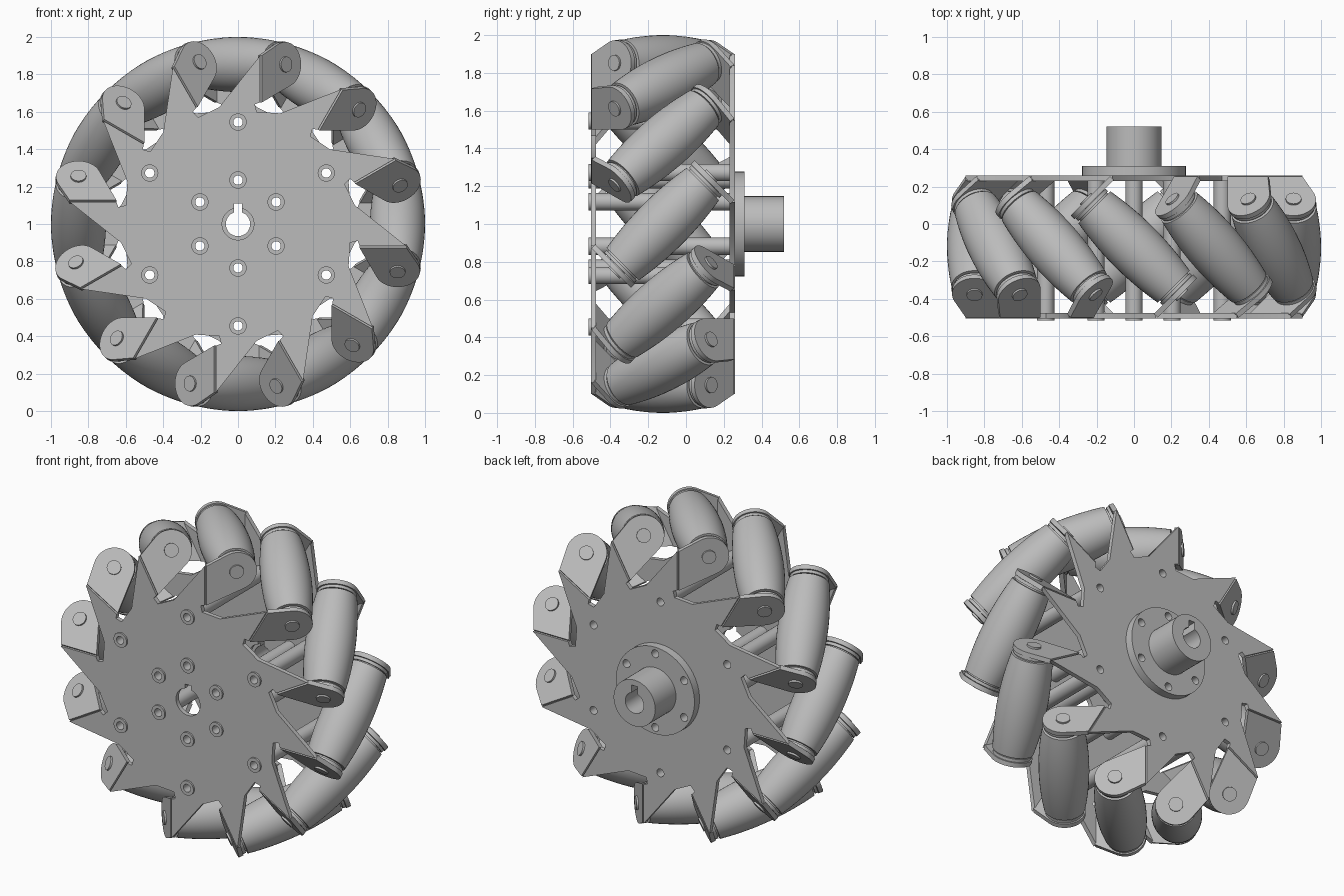
import bpy, bmesh, math
from mathutils import Matrix, Vector

cube = bpy.data.objects.get("Cube")
if cube:
    bpy.data.objects.remove(cube, do_unlink=True)

COUNT = 12
STEP = 2 * math.pi / COUNT
HUB_CENTRE = Matrix.Translation((0, -0.1225, 1))
UP = Vector((0, 0, 1))
ROLLER_R = 0.853            # distance of the roller axes from the wheel axis
PLATE_Y, TAB_S, SHEET = 0.3675, 0.343, 0.028
DIAG = math.sqrt(0.5)
BEND_U = TAB_S / DIAG - PLATE_Y
BEND_T = BEND_U / DIAG - TAB_S

metal = bpy.data.materials.new("grey metal")
metal.use_nodes = True
metal.diffuse_color = (0.5, 0.5, 0.5, 1)
metal.node_tree.nodes["Principled BSDF"].inputs["Base Color"].default_value = (0.5, 0.5, 0.5, 1)


def finish(mesh):
    """Weld, smooth with sharp edges, colour."""
    bm = bmesh.new()
    bm.from_mesh(mesh)
    bmesh.ops.remove_doubles(bm, verts=bm.verts, dist=1e-5)
    bmesh.ops.recalc_face_normals(bm, faces=bm.faces)
    bm.to_mesh(mesh)
    bm.free()
    mesh.shade_smooth()
    mesh.set_sharp_from_angle(angle=math.radians(28))
    mesh.materials.clear()
    mesh.materials.append(metal)
    return mesh


def place(name, mesh, turn=0.0, flip=False):
    """Put a part on the wheel, turned about its axle; flip moves it to the back."""
    ob = bpy.data.objects.new(name, mesh)
    ob.matrix_world = (HUB_CENTRE @ Matrix.Rotation(turn, 4, 'Y')
                       @ Matrix.Rotation(math.pi if flip else 0, 4, 'Z'))
    bpy.context.collection.objects.link(ob)
    return ob


def arc(r, a0=0.0, a1=2 * math.pi, n=40, centre=(0, 0), closed=True):
    m = n if closed else n - 1
    return [(centre[0] + r * math.cos(a0 + (a1 - a0) * i / m),
             centre[1] + r * math.sin(a0 + (a1 - a0) * i / m)) for i in range(n)]


def ring_of_holes(radius, r, n=6):
    return [arc(r, n=24, centre=(radius * math.sin(i * math.tau / n),
                                 radius * math.cos(i * math.tau / n))) for i in range(n)]


def keyed_bore(r, half=0.022, top=0.11):
    a = math.acos(half / r)
    return arc(r, math.pi - a, 2 * math.pi + a, closed=False) + [(half, top), (-half, top)]


def sheet(loops, depth, across, offset):
    """Outline with holes, extruded; lies in the plane of 'across' and up."""
    cu = bpy.data.curves.new("outline", 'CURVE')
    cu.dimensions, cu.fill_mode, cu.extrude = '2D', 'BOTH', depth / 2
    for pts in loops:
        sp = cu.splines.new('POLY')
        sp.points.add(len(pts) - 1)
        for p, (x, y) in zip(sp.points, pts):
            p.co = (x, y, 0, 1)
        sp.use_cyclic_u = True
    tmp = bpy.data.objects.new("outline", cu)
    mesh = bpy.data.meshes.new_from_object(tmp)
    bpy.data.objects.remove(tmp)
    bpy.data.curves.remove(cu)
    across = Vector(across).normalized()
    normal = across.cross(UP)
    mat = Matrix((across, UP, normal)).transposed().to_4x4()
    mesh.transform(Matrix.Translation(normal * offset) @ mat)
    return finish(mesh)


def lathe(name, profile, seg=40):
    """Turned part about a roller axis at the top of the wheel."""
    bm = bmesh.new()
    verts = [bm.verts.new((r, 0, s)) for s, r in profile]
    edges = [bm.edges.new(pair) for pair in zip(verts, verts[1:])]
    bmesh.ops.spin(bm, geom=verts + edges, cent=(0, 0, 0), axis=(0, 0, 1),
                   angle=math.tau, steps=seg, use_duplicate=False)
    mesh = bpy.data.meshes.new(name)
    bm.to_mesh(mesh)
    bm.free()
    tilt = Vector((-1, 1, 0)).to_track_quat('Z', 'Y').to_matrix().to_4x4()
    mesh.transform(Matrix.Translation((0, 0, ROLLER_R)) @ tilt)
    return finish(mesh)


# Star-shaped side plates with a pointed fin for each roller
fin = [(-0.10, 0.625), (BEND_U, 0.90), (BEND_U, 0.65), (0.09, 0.64), (0.10, 0.60)]
star = []
for k in range(COUNT):
    c, s = math.cos(k * STEP), math.sin(k * STEP)
    star += [(u * c + v * s, v * c - u * s) for u, v in fin]
holes = ring_of_holes(0.545, 0.025) + ring_of_holes(0.235, 0.025)
plate = sheet([star, keyed_bore(0.085)] + holes, SHEET, (1, 0, 0), PLATE_Y)
place("front_plate", plate)
place("back_plate", plate, flip=True)

# Bent tabs that hold the roller ends
tab_outline = ([(BEND_T, 0.90), (BEND_T, 0.65)]
               + arc(0.12, math.radians(-67), math.radians(116), 24, (0, ROLLER_R), False))
tab = sheet([tab_outline], SHEET, (1, 1, 0), TAB_S)

# Barrel rollers: their bulge follows the round rim of the wheel
body = [(0.30 * i / 10, 1 - math.sqrt(ROLLER_R ** 2 + (0.30 * i / 10) ** 2 / 2))
        for i in range(-10, 11)]
end = [(0.30, 0.103), (0.309, 0.103), (0.309, 0.113), (0.327, 0.113), (0.327, 0)]
roller = lathe("roller", [(-s, r) for s, r in reversed(end)] + body + end)
pin = lathe("pin", [(-0.368, 0), (-0.368, 0.042), (0.368, 0.042), (0.368, 0)], 24)

for k in range(COUNT):
    place(f"roller_{k}", roller, k * STEP)
    place(f"roller_pin_{k}", pin, k * STEP)
    place(f"front_tab_{k}", tab, k * STEP)
    place(f"back_tab_{k}", tab, k * STEP, flip=True)

# Hollow spacer posts between the plates, poking out at the front
for label, radius in (("outer", 0.545), ("inner", 0.235)):
    post = sheet([arc(0.046, n=24, centre=(0, radius)), arc(0.025, n=24, centre=(0, radius))],
                 0.75, (1, 0, 0), 0.0175)
    for i in range(6):
        place(f"{label}_post_{i}", post, i * math.tau / 6)

# Hub on the back: bolted flange and keyed boss
flange = sheet([arc(0.277, n=64), keyed_bore(0.065)] + ring_of_holes(0.235, 0.025),
               0.052, (1, 0, 0), -0.407)
place("hub_flange", flange)
boss = sheet([arc(0.147, n=48), keyed_bore(0.065)], 0.21, (1, 0, 0), -0.5375)
place("hub_boss", boss)
